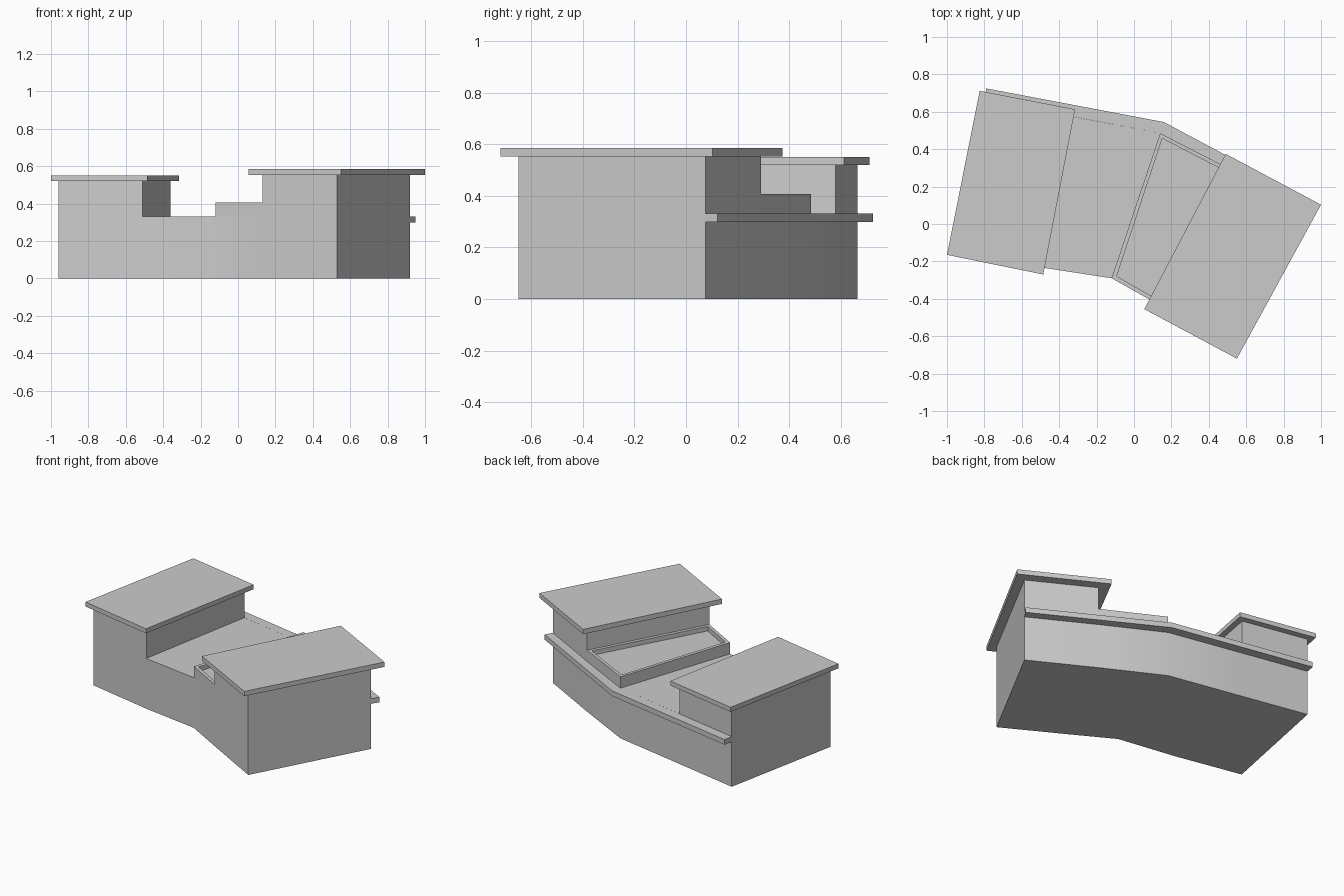
import bpy
import bmesh
import math
from mathutils import Vector

cube = bpy.data.objects.get("Cube")
if cube:
    bpy.data.objects.remove(cube, do_unlink=True)

grey = bpy.data.materials.new("plain_grey")
grey.use_nodes = True
grey.diffuse_color = (0.6, 0.6, 0.6, 1)
grey.node_tree.nodes["Principled BSDF"].inputs["Base Color"].default_value = (0.6, 0.6, 0.6, 1)


def prism(name, outline, bottom, top, rim=0, depth=0):
    """Extrude a plan outline; an optional rim leaves a sunken top."""
    bm = bmesh.new()
    base = bm.faces.new([bm.verts.new((x, y, bottom)) for x, y in outline])
    new = bmesh.ops.extrude_face_region(bm, geom=[base], use_keep_orig=True)["geom"]
    raised = [v for v in new if isinstance(v, bmesh.types.BMVert)]
    bmesh.ops.translate(bm, verts=raised, vec=Vector((0, 0, top - bottom)))
    bmesh.ops.recalc_face_normals(bm, faces=bm.faces[:])
    if rim:
        lid = max(bm.faces, key=lambda f: f.calc_center_median().z)
        bmesh.ops.inset_individual(bm, faces=[lid], thickness=rim)
        bmesh.ops.inset_individual(bm, faces=[lid], thickness=0, depth=-depth)
    mesh = bpy.data.meshes.new(name)
    bm.to_mesh(mesh)
    bm.free()
    mesh.materials.append(grey)
    obj = bpy.data.objects.new(name, mesh)
    bpy.context.collection.objects.link(obj)
    bpy.ops.object.select_all(action='DESELECT')
    obj.select_set(True)
    bpy.context.view_layer.objects.active = obj
    bpy.ops.object.shade_smooth_by_angle(angle=math.radians(30))
    return obj


# Plan corners shared by the counter, cabinets and tray
low_front = [(-0.96, -0.14), (-0.51, -0.23)]
low_back = [(-0.36, 0.58), (-0.80, 0.665)]
tall_front = [(0.13, -0.43), (0.53, -0.65)]
tall_back = [(0.92, 0.075), (0.52, 0.29)]
front_bend = (-0.12, -0.29)
back_bend = (0.14, 0.485)

# Bent counter body
prism("counter_body",
      low_front + [front_bend] + tall_front + tall_back + [back_bend] + low_back,
      0, 0.332)

# Raised cabinets at both ends
prism("low_cabinet", low_front + low_back, 0.332, 0.52)
prism("tall_cabinet", tall_front + tall_back, 0.332, 0.553)

# Overhanging cabinet tops
prism("low_cabinet_top",
      [(-1, -0.165), (-0.485, -0.27), (-0.315, 0.613), (-0.825, 0.712)], 0.52, 0.55)
prism("tall_cabinet_top",
      [(0.055, -0.455), (0.55, -0.72), (1, 0.103), (0.49, 0.375)], 0.553, 0.585)

# Sunken tray beside the tall cabinet
prism("tray", [front_bend, tall_front[0], tall_back[1], back_bend],
      0.332, 0.407, rim=0.03, depth=0.03)

# Narrow ledge along the back
prism("back_ledge",
      [tall_back[0], (0.95, 0.122), (0.16, 0.545), (-0.79, 0.725),
       low_back[1], back_bend], 0.298, 0.332)
